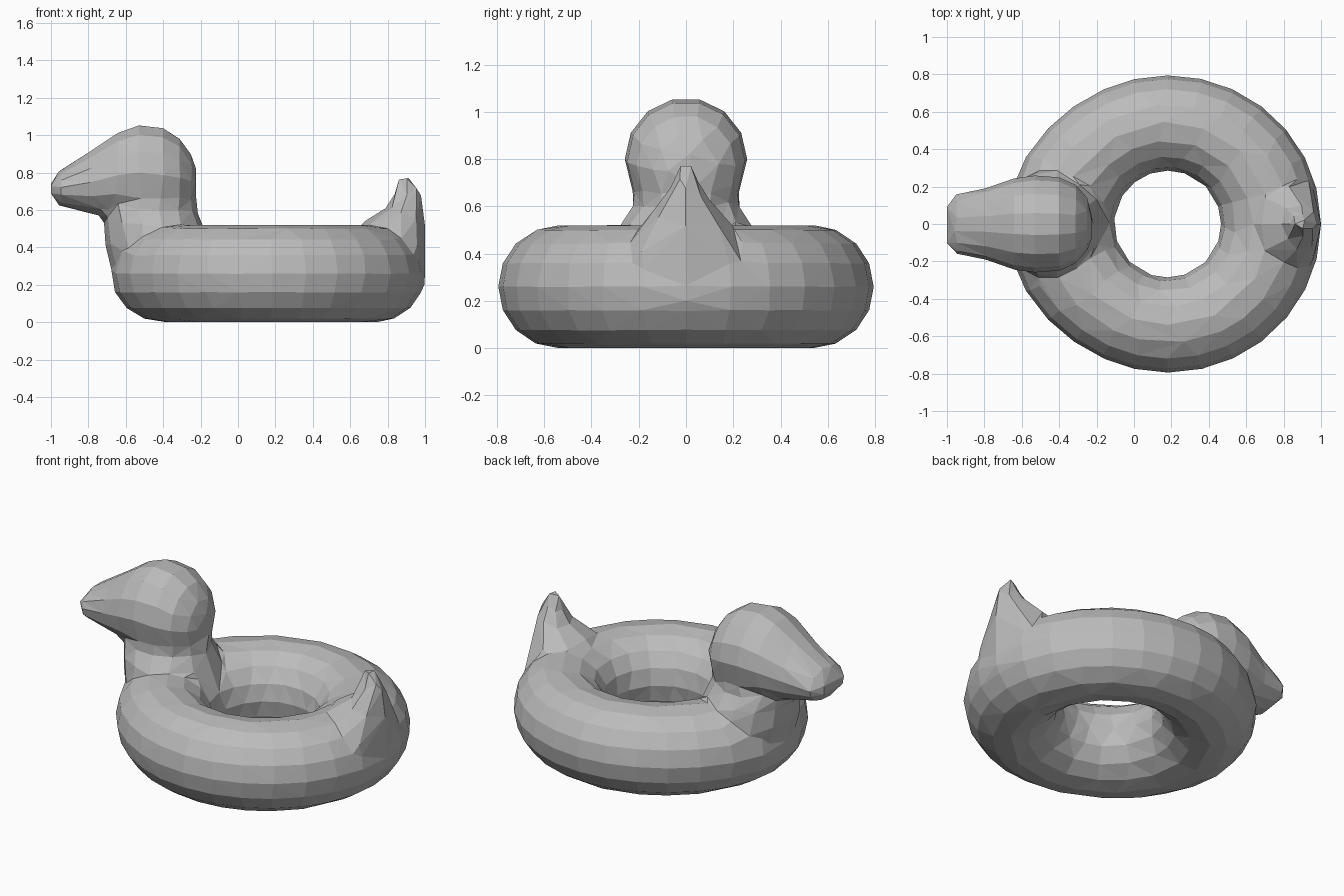
import bpy
import bmesh
from math import sin, cos, pi

if "Cube" in bpy.data.objects:
    bpy.data.objects.remove(bpy.data.objects["Cube"], do_unlink=True)

grey = bpy.data.materials.new("plain grey")
grey.use_nodes = True
GREY = (0.5, 0.5, 0.5, 1)
grey.diffuse_color = GREY
grey.node_tree.nodes["Principled BSDF"].inputs["Base Color"].default_value = GREY


def skin(name, rings, closed=False):
    """Bridge equal rings of points into a solid; cap the ends unless closed."""
    bm = bmesh.new()
    loops = [[bm.verts.new(p) for p in ring] for ring in rings]
    n = len(loops[0])
    pairs = list(zip(loops, loops[1:]))
    if closed:
        pairs.append((loops[-1], loops[0]))
    for a, b in pairs:
        for i in range(n):
            j = (i + 1) % n
            bm.faces.new((a[i], a[j], b[j], b[i]))
    if not closed:
        bm.faces.new(loops[0])
        bm.faces.new(loops[-1])
    bmesh.ops.recalc_face_normals(bm, faces=bm.faces)
    mesh = bpy.data.meshes.new(name)
    bm.to_mesh(mesh)
    bm.free()
    obj = bpy.data.objects.new(name, mesh)
    bpy.context.collection.objects.link(obj)
    return obj


def ellipse(n):
    return [(cos(2 * pi * i / n), sin(2 * pi * i / n)) for i in range(n)]


# Swim ring: slightly fuller at the breast and tail
ring = []
for c, s in ellipse(28):
    outer = 0.795 + 0.025 * max(c, 0) ** 2 + 0.065 * max(-c, 0) ** 4
    mid, half = (outer + 0.285) / 2, (outer - 0.285) / 2
    ring.append([(0.18 + c * (mid + half * u), s * (mid + half * u), 0.26 + 0.26 * v)
                 for u, v in ellipse(16)])
body = skin("ring", ring, closed=True)

# Head and bill: x, underside, top, half width
head_sections = [
    (-1.0, 0.67, 0.76, 0.11), (-0.95, 0.62, 0.815, 0.16), (-0.78, 0.575, 0.925, 0.195),
    (-0.64, 0.555, 1.02, 0.245), (-0.53, 0.54, 1.06, 0.26), (-0.4, 0.54, 1.045, 0.25),
    (-0.31, 0.56, 0.985, 0.21), (-0.25, 0.61, 0.9, 0.14), (-0.225, 0.68, 0.82, 0.07),
]
head = skin("head", [[(x, w * u, (lo + hi) / 2 + (hi - lo) / 2 * v) for u, v in ellipse(14)]
                     for x, lo, hi, w in head_sections])

# Neck and tail: height, front x, back x, half width
neck_sections = [
    (0.3, -0.68, -0.12, 0.28), (0.42, -0.71, -0.15, 0.3), (0.52, -0.715, -0.19, 0.28),
    (0.6, -0.74, -0.22, 0.23), (0.72, -0.72, -0.23, 0.22),
]
tail_sections = [
    (0.2, 0.75, 1.0, 0.28), (0.4, 0.7, 1.0, 0.28), (0.53, 0.66, 1.0, 0.19),
    (0.61, 0.79, 0.99, 0.115), (0.69, 0.84, 0.975, 0.06), (0.775, 0.86, 0.93, 0.02),
]


def column(name, sections, sides):
    return skin(name, [[((a + b) / 2 + (b - a) / 2 * u, w * v, z) for u, v in ellipse(sides)]
                       for z, a, b, w in sections])


neck = column("neck", neck_sections, 14)
tail = column("tail", tail_sections, 8)

# Fuse the parts into one skin, then reduce it to irregular flat facets
for part in (head, neck, tail, body):
    part.select_set(True)
bpy.context.view_layer.objects.active = body
bpy.ops.object.join()
body.name = "duck_swim_ring"
fuse = body.modifiers.new("fuse", "REMESH")
fuse.mode = "VOXEL"
fuse.voxel_size = 0.02
bpy.ops.object.modifier_apply(modifier="fuse")
facets = body.modifiers.new("facets", "DECIMATE")
facets.ratio = 900 / sum(len(p.vertices) - 2 for p in body.data.polygons)
bpy.ops.object.modifier_apply(modifier="facets")

body.data.materials.clear()
body.data.materials.append(grey)
bpy.ops.object.shade_flat()
